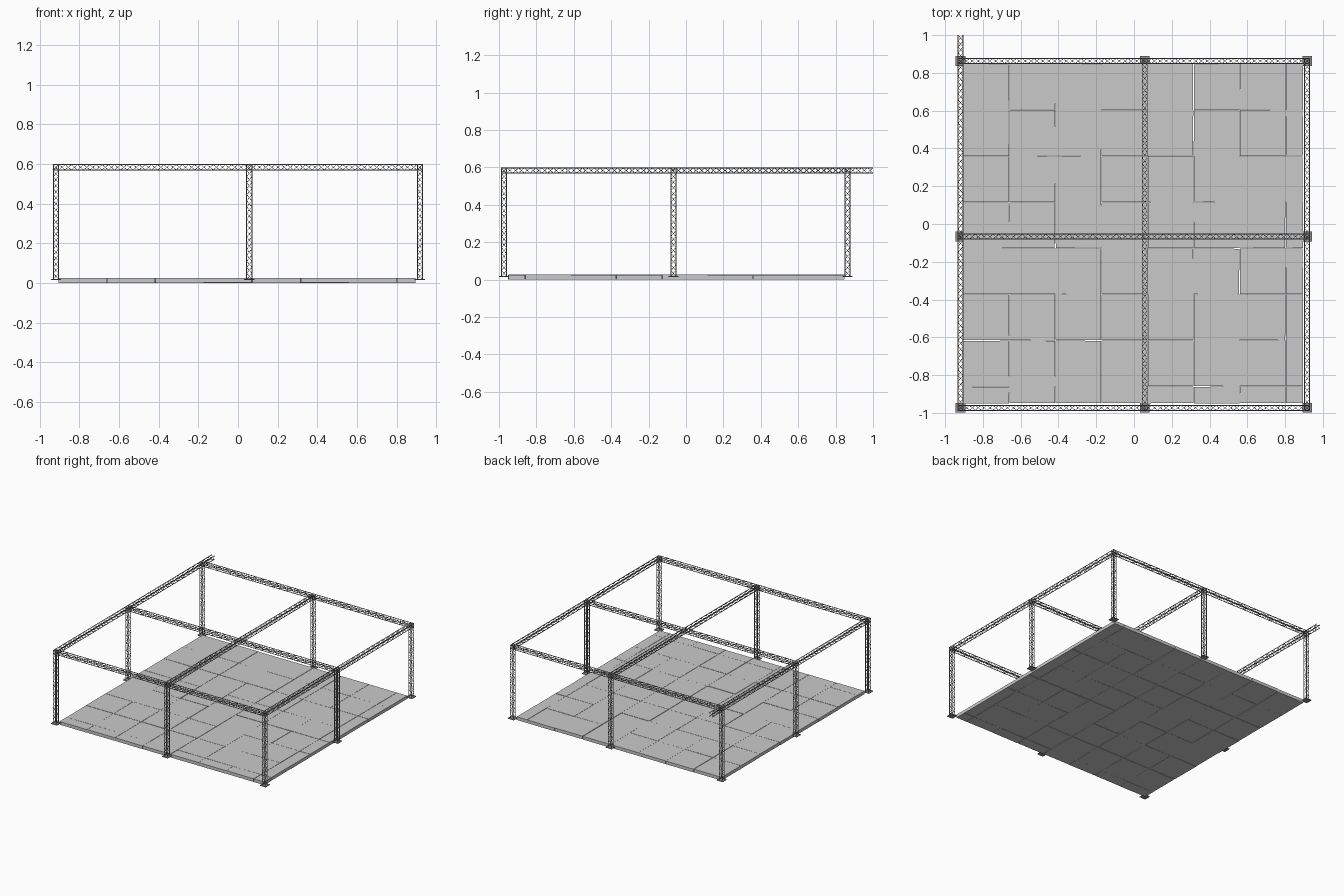
import bpy
import bmesh
import random
from mathutils import Matrix, Vector

old = bpy.data.objects.get("Cube")
if old:
    bpy.data.objects.remove(old, do_unlink=True)
random.seed(4)


def make_material(name, value):
    mat = bpy.data.materials.new(name)
    mat.use_nodes = True
    color = (value, value, value, 1)
    mat.diffuse_color = color
    mat.node_tree.nodes["Principled BSDF"].inputs["Base Color"].default_value = color
    return mat


metal = make_material("truss metal grey", 0.28)
panel_grey = make_material("floor panel grey", 0.59)


def add_object(name, bm, mat, smooth=False):
    mesh = bpy.data.meshes.new(name)
    bm.to_mesh(mesh)
    bm.free()
    mesh.materials.append(mat)
    if smooth:
        for poly in mesh.polygons:
            poly.use_smooth = len(poly.vertices) == 4
    obj = bpy.data.objects.new(name, mesh)
    bpy.context.collection.objects.link(obj)
    return obj


def add_box(bm, low, high, turn=0.0):
    low, high = Vector(low), Vector(high)
    scale = Matrix.Diagonal((*(high - low), 1))
    spin = Matrix.Rotation(turn, 4, "Z")
    bmesh.ops.create_cube(bm, size=1,
                          matrix=Matrix.Translation((low + high) / 2) @ spin @ scale)


def add_tube(bm, start, end, radius, sides):
    axis = end - start
    turn = axis.to_track_quat("Z", "Y").to_matrix().to_4x4()
    bmesh.ops.create_cone(bm, cap_ends=True, segments=sides, radius1=radius,
                          radius2=radius, depth=axis.length,
                          matrix=Matrix.Translation((start + end) / 2) @ turn)


HALF = 0.0132        # chord offset from the truss centre line
CHORD = 0.0025
BRACE = 0.0013
STEP = 0.031


def make_truss(name, start, end):
    """Square lattice truss: four chords, zigzag bracing on four sides."""
    bm = bmesh.new()
    start, end = Vector(start), Vector(end)
    axis = (end - start).normalized()
    u = Vector((0, 0, 1)) if abs(axis.z) < 0.5 else Vector((1, 0, 0))
    v = axis.cross(u)
    corners = [(u * a + v * b) * HALF for a, b in ((1, 1), (-1, 1), (-1, -1), (1, -1))]
    length = (end - start).length
    count = round(length / STEP)
    for i, corner in enumerate(corners):
        add_tube(bm, start + corner, end + corner, CHORD, 8)
        pair = (corner, corners[(i + 1) % 4])
        for k in range(count):
            a = start + axis * (length * k / count) + pair[k % 2]
            b = start + axis * (length * (k + 1) / count) + pair[(k + 1) % 2]
            add_tube(bm, a, b, BRACE, 5)
    return add_object(name, bm, metal, smooth=True)


# Overhead beams
columns = {"right": -0.918, "middle": 0.057, "left": 0.917}
rows = {"front": -0.973, "centre": -0.067, "back": 0.863}
BEAM_Z = 0.583
REACH = HALF + CHORD
for side, y in rows.items():
    make_truss(side + "_cross_beam", (columns["right"] - REACH, y, BEAM_Z),
               (columns["left"] + REACH, y, BEAM_Z))
for side, x in columns.items():
    stop = 1.0 if side == "right" else rows["back"] + REACH
    make_truss(side + "_long_beam", (x, rows["front"] - REACH, BEAM_Z), (x, stop, BEAM_Z))

# Posts and foot plates around the outside
FOOT = 0.026
for depth, y in rows.items():
    for side, x in columns.items():
        if (depth, side) == ("centre", "middle"):
            continue
        name = depth + "_" + side
        make_truss(name + "_post", (x, y, 0.018), (x, y, BEAM_Z + HALF))
        bm = bmesh.new()
        add_box(bm, (x - FOOT, y - FOOT, 0.014), (x + FOOT, y + FOOT, 0.019))
        add_object(name + "_foot_plate", bm, metal)

# Floor panels, laid slightly unevenly with hairline joints; cut panels at two edges
LEFT, RIGHT, FRONT, BACK = -0.905, 0.895, -0.95, 0.848
PANEL = 0.244
THICK = 0.025
GAP = 0.001
xs = [LEFT + PANEL * i for i in range(8)] + [RIGHT]
ys = [BACK - PANEL * i for i in range(8)] + [FRONT]
bm = bmesh.new()
for x0, x1 in zip(xs, xs[1:]):
    for y1, y0 in zip(ys, ys[1:]):
        dx, dy = (random.uniform(-0.0015, 0.0015) for _ in range(2))
        lift = random.uniform(0, 0.001)
        add_box(bm, (x0 + GAP + dx, y0 + GAP + dy, lift),
                (x1 - GAP + dx, y1 - GAP + dy, THICK + lift),
                random.uniform(-0.006, 0.006))
add_object("floor_panels", bm, panel_grey)
